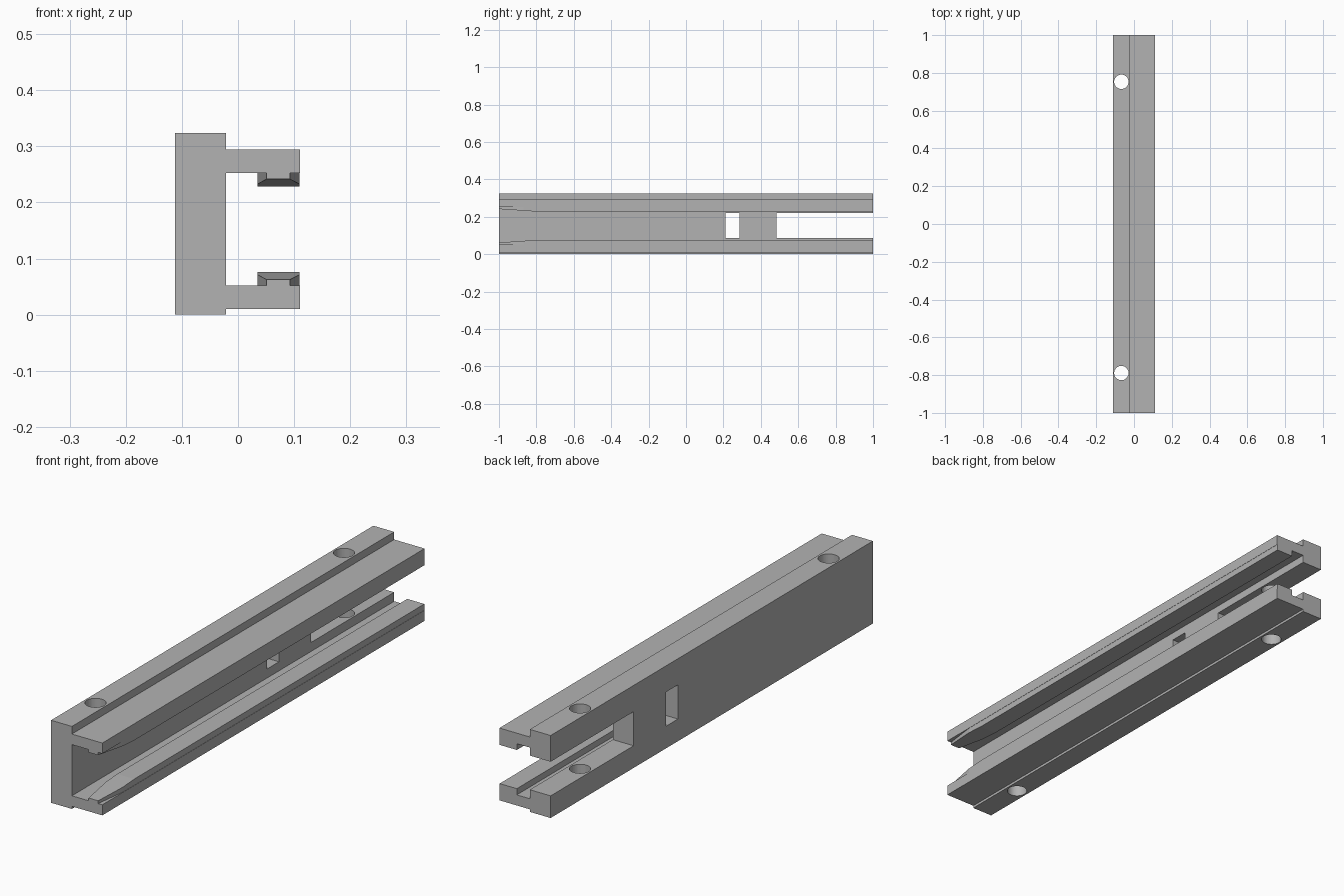
import bpy, bmesh
from mathutils import Vector

cube = bpy.data.objects.get("Cube")
if cube:
    bpy.data.objects.remove(cube, do_unlink=True)

grey = bpy.data.materials.new("plain grey")
grey.use_nodes = True
colour = (0.45, 0.45, 0.45, 1)
grey.diffuse_color = colour
grey.node_tree.nodes["Principled BSDF"].inputs["Base Color"].default_value = colour

MID = 0.152                      # height about which the two arms mirror


def finish(bm, name):
    bmesh.ops.recalc_face_normals(bm, faces=bm.faces)
    mesh = bpy.data.meshes.new(name)
    bm.to_mesh(mesh)
    bm.free()
    mesh.materials.append(grey)
    obj = bpy.data.objects.new(name, mesh)
    bpy.context.collection.objects.link(obj)
    return obj


def box_mesh(lo, hi):
    bm = bmesh.new()
    bmesh.ops.create_cube(bm, size=1)
    lo, hi = Vector(lo), Vector(hi)
    for v in bm.verts:
        v.co = (lo + hi) / 2 + v.co * (hi - lo)
    return bm


def cut(target, cutter):
    cutter.hide_render = True
    mod = target.modifiers.new("cut", "BOOLEAN")
    mod.operation = "DIFFERENCE"
    mod.solver = "EXACT"
    mod.object = cutter
    bpy.context.view_layer.objects.active = target
    bpy.ops.object.modifier_apply(modifier=mod.name)
    bpy.data.objects.remove(cutter, do_unlink=True)


# Channel body: a C-shaped section extruded along y
back, web, edge = -0.112, -0.0215, 0.1105
section = [(back, 0), (web, 0), (web, 0.01), (edge, 0.01), (edge, 0.0515), (web, 0.0515),
           (web, 0.2525), (edge, 0.2525), (edge, 0.294), (web, 0.294), (web, 0.324), (back, 0.324)]
bm = bmesh.new()
face = bm.faces.new([bm.verts.new((x, -1, z)) for x, z in section])
ext = bmesh.ops.extrude_face_region(bm, geom=[face])
bmesh.ops.translate(bm, vec=(0, 2, 0), verts=[g for g in ext["geom"] if isinstance(g, bmesh.types.BMVert)])
channel = finish(bm, "channel_body")

# Window and open-ended slot through the web
for y0, y1 in ((0.21, 0.285), (0.485, 1.1)):
    cut(channel, finish(box_mesh((-0.2, y0, 0.087), (0, y1, 0.221)), "slot_cutter"))

# Vertical mounting holes
for y in (0.753, -0.789):
    bm = bmesh.new()
    bmesh.ops.create_cone(bm, cap_ends=True, segments=48, radius1=0.038, radius2=0.038, depth=1)
    bmesh.ops.translate(bm, vec=(-0.067, y, MID), verts=bm.verts)
    cut(channel, finish(bm, "hole_cutter"))


# Guide ridges with a tapered lead-in at the front end
def ridge(name, flip):
    bm = box_mesh((0.035, -1, 0.05), (0.1095, 1, 0.076))
    # point on each taper plane at the front end, and its outward normal
    tapers = (((0.051, -1, 0), (-0.13, -0.016, 0)),
              ((0.0925, -1, 0), (0.13, -0.017, 0)),
              ((0, -1, 0.0625), (0, -0.0135, 0.2)))
    for point, normal in tapers:
        bmesh.ops.bisect_plane(bm, geom=bm.verts[:] + bm.edges[:] + bm.faces[:], dist=1e-6,
                               plane_co=point, plane_no=Vector(normal).normalized(), clear_outer=True)
        rim = [e for e in bm.edges if e.is_boundary]
        bmesh.ops.holes_fill(bm, edges=rim, sides=0)
    if flip:
        for v in bm.verts:
            v.co.z = 2 * MID - v.co.z
    return finish(bm, name)


ridge("lower_guide_ridge", False)
ridge("upper_guide_ridge", True)
